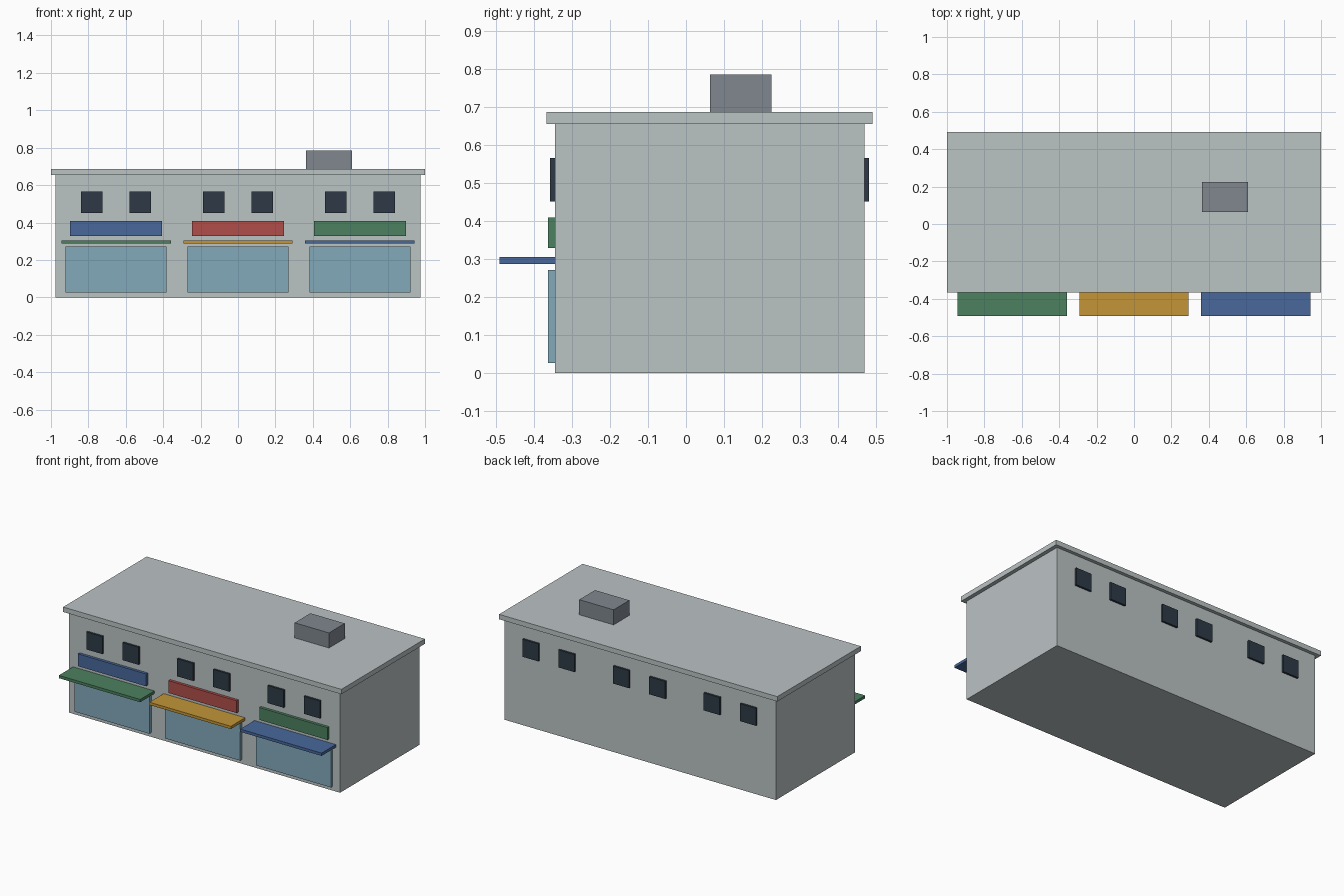
import bpy
import bmesh
from mathutils import Matrix, Vector

cube = bpy.data.objects.get("Cube")
if cube:
    bpy.data.objects.remove(cube, do_unlink=True)


def make_material(name, rgb):
    # 8-bit display colour to linear
    lin = [((c / 255 + 0.055) / 1.055) ** 2.4 for c in rgb]
    mat = bpy.data.materials.new(name)
    mat.use_nodes = True
    mat.diffuse_color = (*lin, 1)
    bsdf = mat.node_tree.nodes["Principled BSDF"]
    bsdf.inputs["Base Color"].default_value = (*lin, 1)
    bsdf.inputs["Roughness"].default_value = 0.8
    return mat


concrete = make_material("pale_concrete", (187, 195, 196))
metal = make_material("grey_metal", (128, 135, 143))
dark = make_material("dark_glass", (46, 58, 70))
glass = make_material("shop_glass", (130, 170, 187))
green = make_material("green_paint", (76, 129, 96))
blue = make_material("blue_paint", (72, 104, 156))
red = make_material("red_paint", (176, 78, 74))
yellow = make_material("yellow_paint", (195, 149, 55))


def box(name, xs, ys, zs, mat):
    lo, hi = Vector((xs[0], ys[0], zs[0])), Vector((xs[1], ys[1], zs[1]))
    bm = bmesh.new()
    bmesh.ops.create_cube(bm, size=1, matrix=Matrix.Diagonal((*(hi - lo), 1)))
    mesh = bpy.data.meshes.new(name)
    bm.to_mesh(mesh)
    bm.free()
    mesh.materials.append(mat)
    obj = bpy.data.objects.new(name, mesh)
    obj.location = (lo + hi) / 2
    bpy.context.collection.objects.link(obj)
    return obj


def span(center, width):
    return center - width / 2, center + width / 2


FRONT, BACK, EAVE, ROOF = -0.345, 0.469, 0.655, 0.687

# Main block, overhanging roof slab and rooftop unit
box("walls", (-0.975, 0.975), (FRONT, BACK), (0, EAVE), concrete)
box("roof_slab", (-1, 1), (-0.367, 0.491), (EAVE, ROOF), concrete)
box("rooftop_unit", (0.363, 0.61), (0.063, 0.225), (ROOF, 0.785), metal)

# Three shop bays, each with shopfront, awning, sign and paired windows
bays = (("right", -0.652, green, blue),
        ("middle", 0, yellow, red),
        ("left", 0.652, blue, green))
for side, x, awning_mat, sign_mat in bays:
    box(f"{side}_shopfront", span(x, 0.54), (-0.363, FRONT), (0.027, 0.271), glass)
    box(f"{side}_awning", span(x, 0.585), (-0.491, FRONT), (0.287, 0.305), awning_mat)
    box(f"{side}_sign", span(x, 0.49), (-0.363, FRONT), (0.329, 0.409), sign_mat)
    for i, dx in enumerate((-0.13, 0.13), 1):
        wx, wz = span(x + dx, 0.115), (0.451, 0.565)
        box(f"{side}_front_window_{i}", wx, (-0.358, FRONT), wz, dark)
        box(f"{side}_back_window_{i}", wx, (BACK, 0.482), wz, dark)
